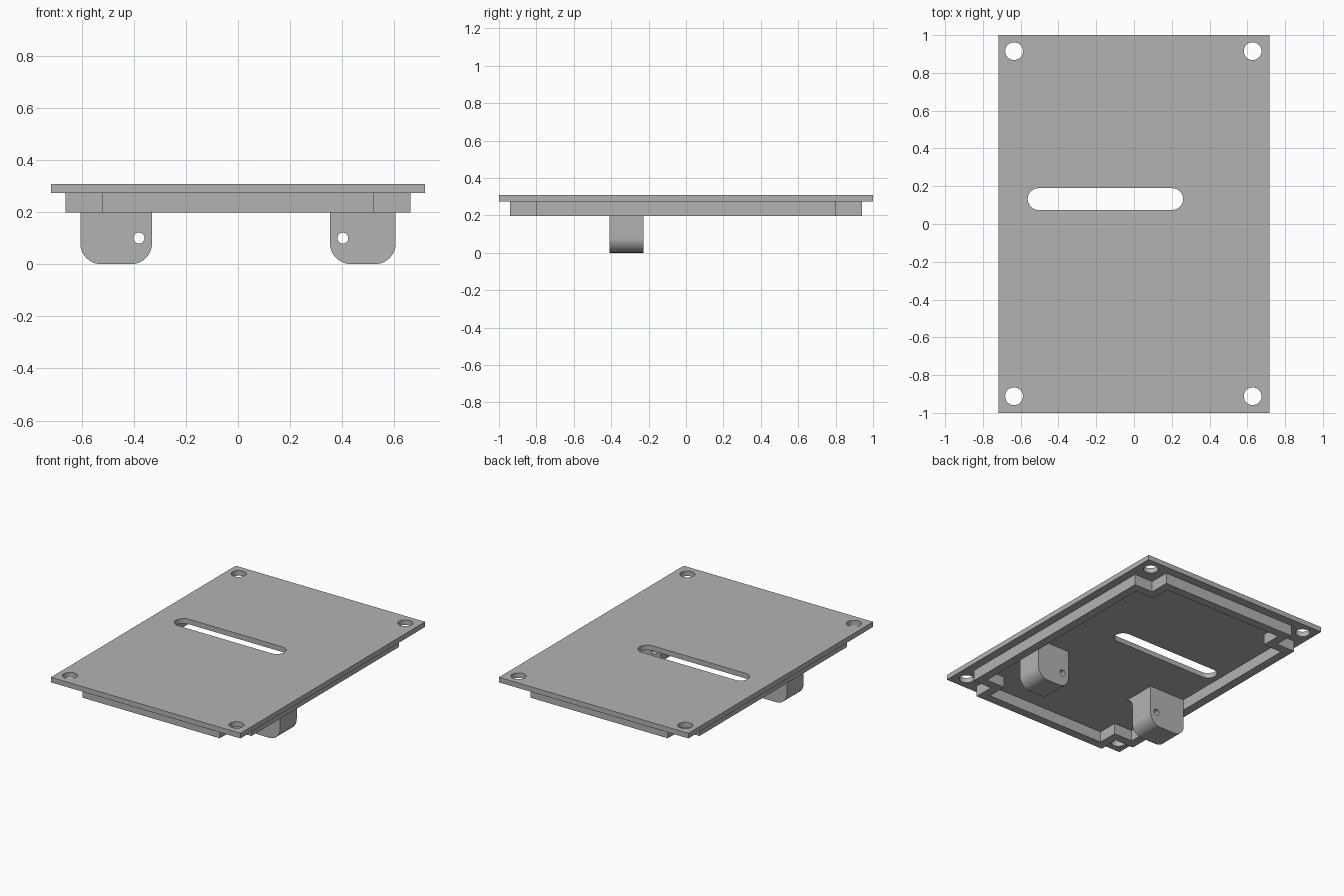
import bpy, bmesh
from math import sin, cos, pi, radians
from mathutils import Matrix

cube = bpy.data.objects.get("Cube")
if cube:
    bpy.data.objects.remove(cube)

grey = bpy.data.materials.new("plain grey")
grey.use_nodes = True
colour = (0.45, 0.45, 0.45, 1)
grey.diffuse_color = colour
grey.node_tree.nodes["Principled BSDF"].inputs["Base Color"].default_value = colour

# Matrices that stand a flat profile up: local x, y, z -> world axes
FLAT = Matrix()
FACING_Y = Matrix(((1, 0, 0, 0), (0, 0, 1, 0), (0, 1, 0, 0), (0, 0, 0, 1)))
FACING_X = Matrix(((0, 0, 1, 0), (1, 0, 0, 0), (0, 1, 0, 0), (0, 0, 0, 1)))


def arc(cx, cy, r, start, end, steps=12):
    angles = [radians(start + (end - start) * i / steps) for i in range(steps + 1)]
    return [(cx + r * cos(a), cy + r * sin(a)) for a in angles]


def circle(cx, cy, r):
    return arc(cx, cy, r, 0, 360, 32)[:-1]


def extrude(name, loops, low, high, frame=FLAT):
    """Extrude an outline with holes between two levels along the frame's third axis."""
    curve = bpy.data.curves.new(name, "CURVE")
    curve.dimensions = "2D"
    curve.fill_mode = "BOTH"
    curve.extrude = (high - low) / 2
    for loop in loops:
        spline = curve.splines.new("POLY")
        spline.points.add(len(loop) - 1)
        for point, (x, y) in zip(spline.points, loop):
            point.co = (x, y, 0, 1)
        spline.use_cyclic_u = True
    helper = bpy.data.objects.new(name + " outline", curve)
    bpy.context.collection.objects.link(helper)
    bpy.context.view_layer.update()
    graph = bpy.context.evaluated_depsgraph_get()
    mesh = bpy.data.meshes.new_from_object(helper.evaluated_get(graph))
    bpy.data.objects.remove(helper)
    mesh.transform(frame @ Matrix.Translation((0, 0, (low + high) / 2)))
    bm = bmesh.new()
    bm.from_mesh(mesh)
    bmesh.ops.remove_doubles(bm, verts=bm.verts, dist=0.0001)
    bmesh.ops.recalc_face_normals(bm, faces=bm.faces)
    bm.to_mesh(mesh)
    bm.free()
    mesh.materials.clear()
    mesh.materials.append(grey)
    obj = bpy.data.objects.new(name, mesh)
    bpy.context.collection.objects.link(obj)
    bpy.ops.object.select_all(action="DESELECT")
    obj.select_set(True)
    bpy.context.view_layer.objects.active = obj
    bpy.ops.object.shade_smooth_by_angle(angle=radians(30))
    return obj


def notched(x, y, nx, ny):
    """Rectangle with a square notch in every corner."""
    return [(x, -ny), (x, ny), (nx, ny), (nx, y), (-nx, y), (-nx, ny),
            (-x, ny), (-x, -ny), (-nx, -ny), (-nx, -y), (nx, -y), (nx, -ny)]


# Cover plate with corner screw holes and a long rounded slot
W, RIM_Z, PLATE_Z, TOP = 0.718, 0.198, 0.273, 0.308
plate = [(-W, -1), (W, -1), (W, 1), (-W, 1)]
holes = [circle(x, y, 0.047) for x in (-0.635, 0.628) for y in (-0.912, 0.915)]
slot = arc(0.202, 0.132, 0.058, -90, 90) + arc(-0.505, 0.132, 0.058, 90, 270)
extrude("cover_plate", [plate, slot] + holes, PLATE_Z, TOP)

# Locating rim under the plate
T = 0.06
extrude("rim", [notched(0.662, 0.94, 0.52, 0.80),
                notched(0.662 - T, 0.94 - T, 0.52 - T, 0.80 - T)], RIM_Z, PLATE_Z)

# Hanging lugs with a cross hole and a small fillet at the front root
BACK, FRONT, R, F = -0.228, -0.41, 0.08, 0.07
for name, x0, x1, hole_x in (("right_lug", -0.605, -0.33, -0.38),
                             ("left_lug", 0.353, 0.605, 0.402)):
    outline = ([(x1, PLATE_Z), (x0, PLATE_Z)] + arc(x0 + R, R, R, 180, 270)
               + arc(x1 - R, R, R, 270, 360))
    extrude(name, [outline, circle(hole_x, 0.1, 0.021)], FRONT, BACK, FACING_Y)
    root = [(FRONT, PLATE_Z)] + arc(FRONT - F, PLATE_Z - F, F, 90, 0)
    extrude(name + "_fillet", [root], x0, x1, FACING_X)
